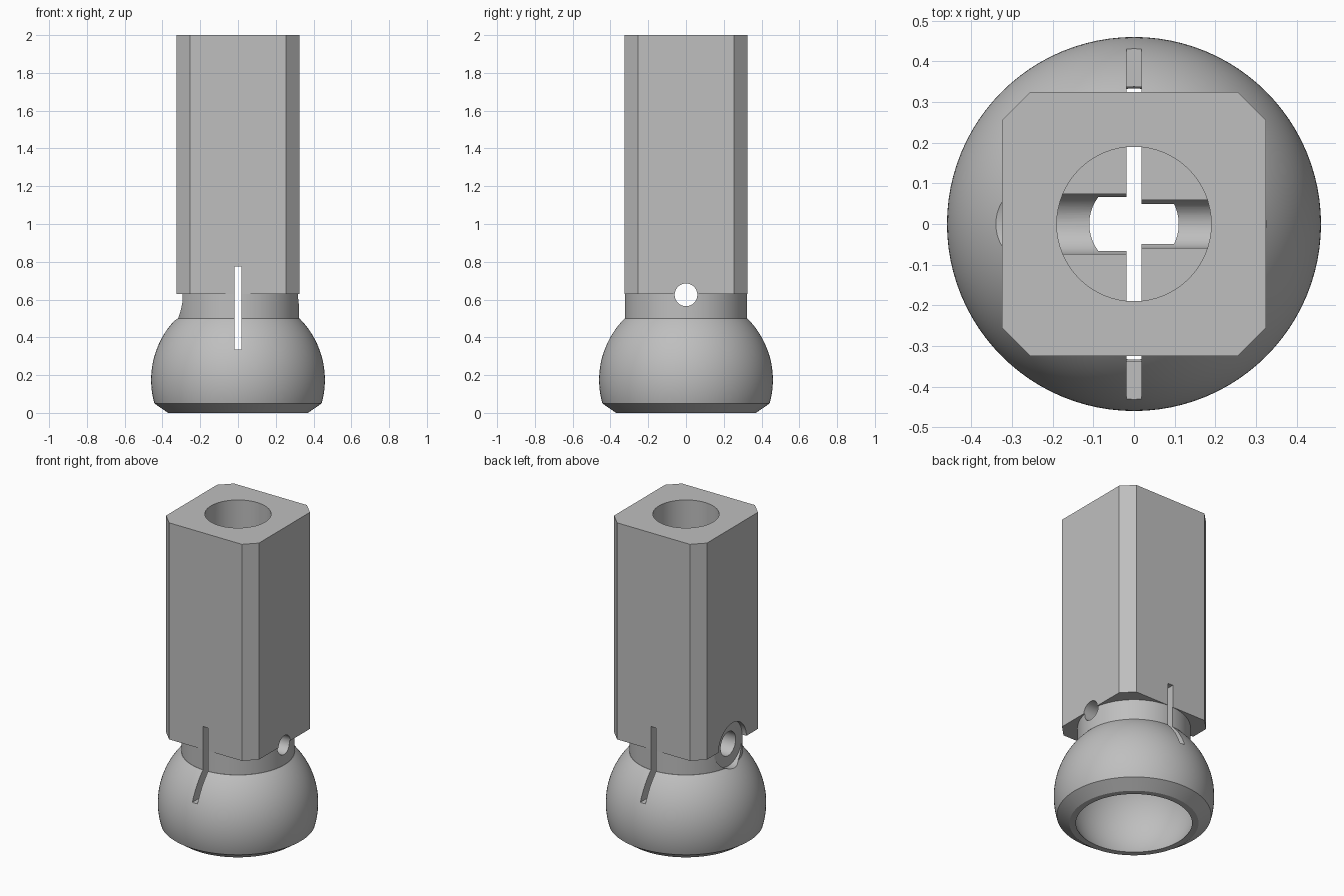
import bpy, bmesh, math
from mathutils import Matrix, Vector

old = bpy.data.objects.get("Cube")
if old:
    bpy.data.objects.remove(old, do_unlink=True)

grey = bpy.data.materials.new("plain grey")
grey.use_nodes = True
GREY = (0.52, 0.52, 0.52, 1)
grey.diffuse_color = GREY
grey.node_tree.nodes["Principled BSDF"].inputs["Base Color"].default_value = GREY


def finish(name, bm):
    bmesh.ops.recalc_face_normals(bm, faces=bm.faces)
    mesh = bpy.data.meshes.new(name)
    bm.to_mesh(mesh)
    bm.free()
    mesh.materials.append(grey)
    ob = bpy.data.objects.new(name, mesh)
    bpy.context.collection.objects.link(ob)
    return ob


def lathe(name, profile, steps=96):
    """Revolve (radius, height) points, which start and end on the axis."""
    bm = bmesh.new()
    vs = [bm.verts.new((r, 0, z)) for r, z in profile]
    es = [bm.edges.new(p) for p in zip(vs, vs[1:])]
    bmesh.ops.spin(bm, geom=vs + es, cent=(0, 0, 0), axis=(0, 0, 1),
                   angle=math.tau, steps=steps, use_merge=False)
    bmesh.ops.remove_doubles(bm, verts=bm.verts, dist=1e-5)
    return finish(name, bm)


def arc(radius, centre, low, high, n):
    """Sphere profile points between two heights."""
    a = math.asin((low - centre) / radius)
    b = math.asin((high - centre) / radius)
    angles = [a + (b - a) * i / n for i in range(n + 1)]
    return [(radius * math.cos(t), centre + radius * math.sin(t)) for t in angles]


def box(name, size, z, bevel=0):
    bm = bmesh.new()
    bmesh.ops.create_cube(bm, size=1, matrix=Matrix.Translation((0, 0, z))
                          @ Matrix.Diagonal((*size, 1)))
    if bevel:
        upright = [e for e in bm.edges
                   if abs(e.verts[0].co.z - e.verts[1].co.z) > 0.1]
        bmesh.ops.bevel(bm, geom=upright, offset=bevel, segments=1, affect='EDGES')
    return finish(name, bm)


def rod(name, radius, start, end):
    """Cylinder between two points."""
    a, b = Vector(start), Vector(end)
    turn = (b - a).to_track_quat('Z', 'Y').to_matrix().to_4x4()
    bm = bmesh.new()
    bmesh.ops.create_cone(bm, cap_ends=True, segments=64, radius1=radius,
                          radius2=radius, depth=(b - a).length,
                          matrix=Matrix.Translation((a + b) / 2) @ turn)
    return finish(name, bm)


# Square post with chamfered corners
body = box("socket_post", (0.65, 0.65, 1.37), 1.315, bevel=0.07)

# Ball with bottom chamfer and neck reaching up into the post
ball = lathe("ball_and_neck", [(0, 0), (0.37, 0)] + arc(0.46, 0.175, 0.05, 0.5, 28)
             + [(0.324, 0.5), (0.324, 0.75), (0, 0.75)])

# Hollows: ball socket with relief, upper bore, cross holes, recess and slit
HOLE = 0.625
socket = arc(0.375, 0.172, -0.1, 0.53, 36)
cutters = [
    lathe("socket_cutter", [(0, -0.1)] + socket + [(0.11, 0.53), (0.11, 0.59), (0, 0.59)]),
    rod("bore_cutter", 0.19, (0, 0, 0.635), (0, 0, 2.2)),
    rod("left_hole_cutter", 0.06, (-0.01, 0, HOLE), (0.6, 0, HOLE)),
    rod("right_hole_cutter", 0.075, (-0.6, 0, HOLE), (0, 0, HOLE)),
    rod("recess_cutter", 0.14, (-0.6, 0, HOLE), (-0.295, 0, HOLE)),
    box("slit_cutter", (0.036, 1.2, 0.44), 0.555),
]

for tool, mode in [(ball, 'UNION')] + [(c, 'DIFFERENCE') for c in cutters]:
    tool.hide_render = True
    mod = body.modifiers.new(tool.name, 'BOOLEAN')
    mod.operation = mode
    mod.solver = 'EXACT'
    mod.object = tool

# Bake the cuts and drop the helpers
graph = bpy.context.evaluated_depsgraph_get()
baked = bpy.data.meshes.new_from_object(body.evaluated_get(graph))
body.modifiers.clear()
body.data = baked
for tool in [ball] + cutters:
    bpy.data.objects.remove(tool, do_unlink=True)

# Smooth the round faces and keep the edges crisp
for ob in bpy.context.selected_objects:
    ob.select_set(False)
body.select_set(True)
bpy.context.view_layer.objects.active = body
bpy.ops.object.shade_smooth_by_angle(angle=math.radians(25))
